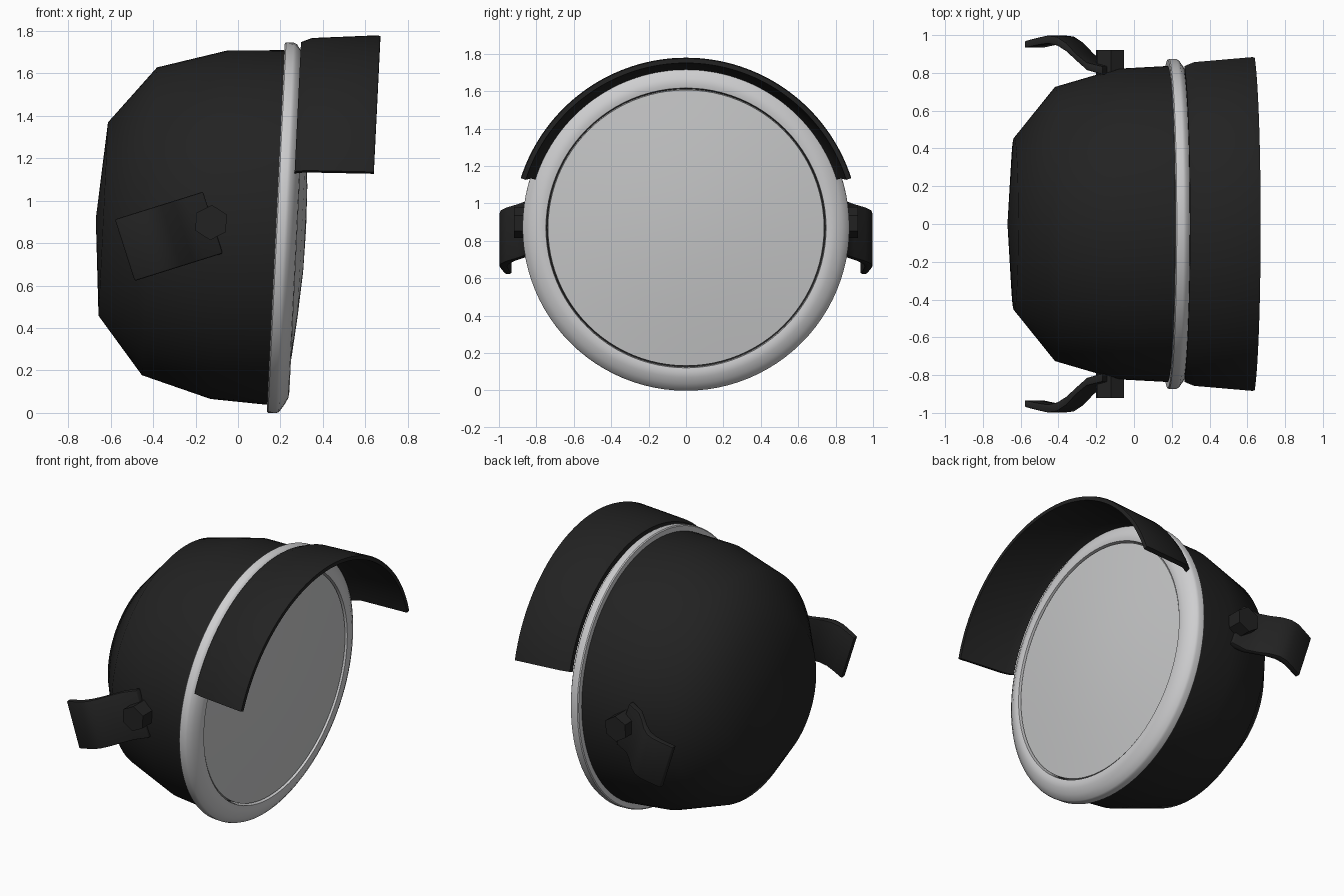
import bpy, bmesh, math
from mathutils import Matrix, Vector

if "Cube" in bpy.data.objects:
    bpy.data.objects.remove(bpy.data.objects["Cube"])

# Lamp frame: local x is the optical axis, tipped slightly downwards
TILT = Matrix.Translation((0.19, 0, 0.873)) @ Matrix.Rotation(math.radians(2.8), 4, 'Y')


def material(name, c):
    m = bpy.data.materials.new(name)
    m.diffuse_color = (c[0], c[1], c[2], 1)
    m.use_nodes = True
    m.node_tree.nodes["Principled BSDF"].inputs["Base Color"].default_value = m.diffuse_color
    return m


BLACK = material("black", (0.016, 0.016, 0.016))
METAL = material("light_metal", (0.62, 0.62, 0.63))
GLASS = material("lens_grey", (0.57, 0.575, 0.58))


def finish(bm, name, mat, matrix=None, angle=40):
    bmesh.ops.remove_doubles(bm, verts=bm.verts, dist=1e-5)
    if matrix:
        bm.transform(matrix)
    bmesh.ops.recalc_face_normals(bm, faces=bm.faces)
    me = bpy.data.meshes.new(name)
    bm.to_mesh(me)
    bm.free()
    me.materials.append(mat)
    ob = bpy.data.objects.new(name, me)
    bpy.context.collection.objects.link(ob)
    bpy.ops.object.select_all(action='DESELECT')
    ob.select_set(True)
    bpy.context.view_layer.objects.active = ob
    bpy.ops.object.shade_smooth_by_angle(angle=math.radians(angle))
    return ob


def lathe(name, profile, mat, a0=0.0, a1=360.0, n=96, closed=False, angle=40):
    """Spin (axial, radius) points about the lamp axis; angle 0 is +y, 90 is up."""
    bm = bmesh.new()
    full = a1 - a0 >= 360
    rings = []
    for i in range(n + (0 if full else 1)):
        a = math.radians(a0 + (a1 - a0) * i / n)
        rings.append([bm.verts.new((u, r * math.cos(a), r * math.sin(a))) for u, r in profile])
    k = len(profile)
    for i in range(n):
        p, q = rings[i], rings[(i + 1) % len(rings)]
        for j in range(k if closed else k - 1):
            f = [p[j], p[(j + 1) % k], q[(j + 1) % k], q[j]]
            bm.faces.new(f)
    if not full:
        bm.faces.new(rings[0])
        bm.faces.new(rings[-1])
    bmesh.ops.dissolve_degenerate(bm, dist=1e-6, edges=bm.edges)
    return finish(bm, name, mat, TILT, angle)


# Bowl-shaped housing
lathe("housing", [(-0.861, 0), (-0.826, 0.456), (-0.608, 0.726), (-0.28, 0.822),
                  (-0.02, 0.836), (0.02, 0.836)], BLACK, angle=60)

# Front rim
lathe("rim", [(-0.012, 0.82), (-0.012, 0.868), (-0.006, 0.874), (0.03, 0.874), (0.045, 0.868),
              (0.068, 0.835), (0.086, 0.80), (0.09, 0.77), (0.086, 0.749), (0.06, 0.745),
              (0.02, 0.745)], METAL, closed=True)

# Slightly domed lens
lathe("lens", [(0.131, 0), (0.127, 0.2), (0.111, 0.417), (0.093, 0.6), (0.077, 0.738),
               (0.04, 0.742)], GLASS)

# Visor over the upper part of the rim
lathe("visor", [(0.064, 0.878), (0.115, 0.900), (0.425, 0.928), (0.436, 0.924),
                (0.437, 0.900), (0.115, 0.870), (0.064, 0.846)],
      BLACK, 17.8, 162.2, 64, closed=True)

# Curved side ears: (distance along ear, outer y, inner y)
EAR = [(0, 0.968, 0.932), (0.08, 0.988, 0.948), (0.13, 0.998, 0.955), (0.18, 0.992, 0.945),
       (0.23, 0.960, 0.915), (0.29, 0.900, 0.862), (0.345, 0.856, 0.815), (0.435, 0.835, 0.79)]
E = Vector((0.954, 0, 0.299))
W = Vector((0.305, 0, -0.952)) * 0.305
ORIGIN = Vector((-0.58, 0, 0.912))

for side, label in ((1, "left"), (-1, "right")):
    bm = bmesh.new()
    loop = [(s, o) for s, o, i in EAR] + [(s, i) for s, o, i in reversed(EAR)]
    a = [bm.verts.new(ORIGIN + E * s + Vector((0, side * y, 0))) for s, y in loop]
    b = [bm.verts.new(v.co + W) for v in a]
    n = len(a)
    for i in range(n):
        bm.faces.new((a[i], a[(i + 1) % n], b[(i + 1) % n], b[i]))
    bm.faces.new(a)
    bm.faces.new(b)
    bmesh.ops.recalc_face_normals(bm, faces=bm.faces)
    sharp = [e for e in bm.edges if e.calc_face_angle(0) > 1.0]
    bmesh.ops.bevel(bm, geom=sharp, offset=0.007, segments=2, affect='EDGES', profile=0.5)
    finish(bm, label + "_ear", BLACK)

    # Hexagonal bolt through each ear
    bm = bmesh.new()
    bmesh.ops.create_cone(bm, cap_ends=True, segments=6, radius1=0.083, radius2=0.083, depth=0.13)
    turn = Matrix.Rotation(math.radians(90), 4, 'X')
    spin = Matrix.Rotation(math.radians(2.8), 4, 'Y')
    move = Matrix.Translation((-0.127, side * 0.855, 0.897))
    finish(bm, label + "_bolt", BLACK, move @ spin @ turn, 30)
